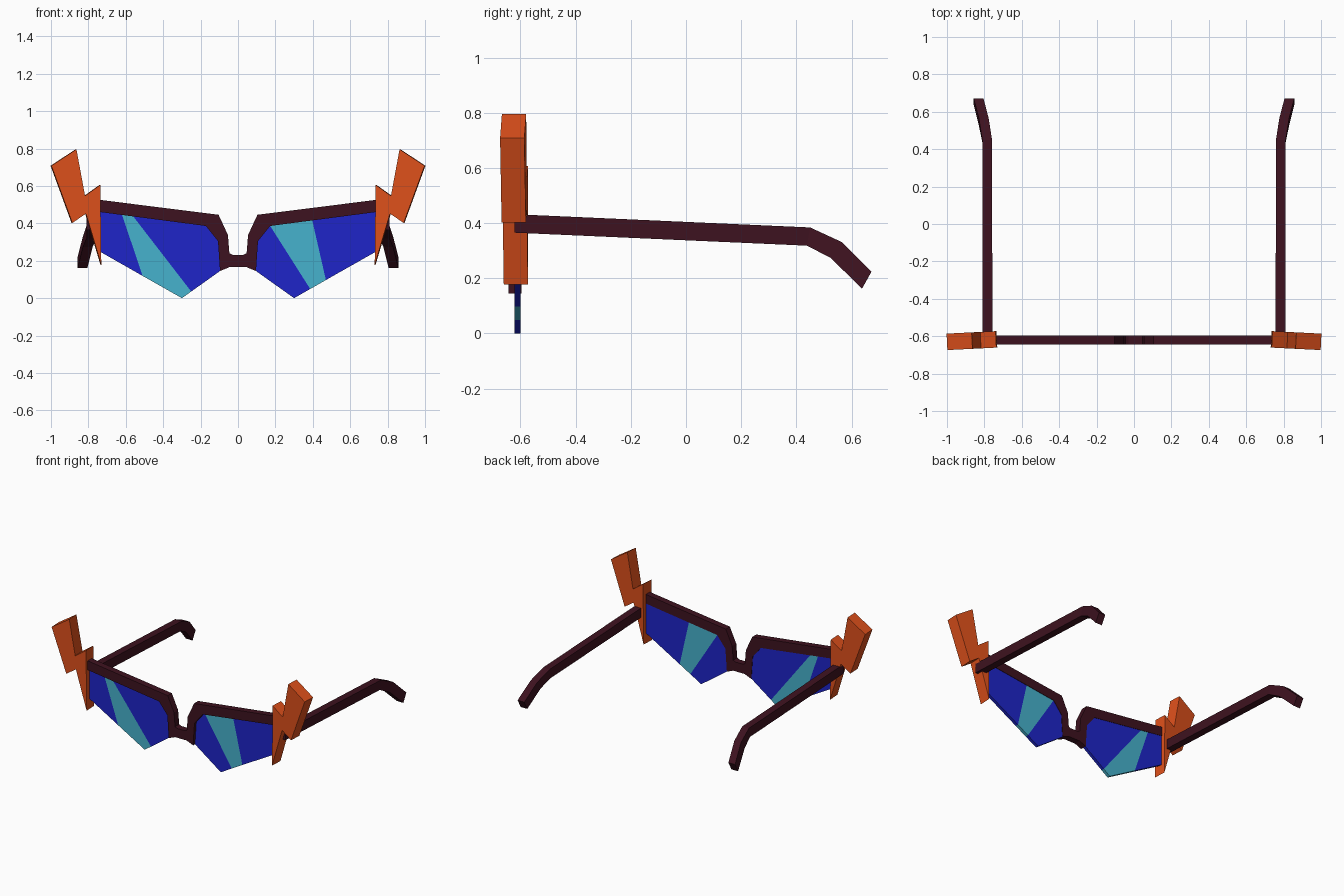
import bpy, bmesh

if "Cube" in bpy.data.objects:
    bpy.data.objects.remove(bpy.data.objects["Cube"])


def material(name, rgb):
    m = bpy.data.materials.new(name)
    m.diffuse_color = (*rgb, 1)
    m.use_nodes = True
    m.node_tree.nodes["Principled BSDF"].inputs["Base Color"].default_value = m.diffuse_color
    return m


ORANGE = material("orange", (0.73, 0.08, 0.011))
MAROON = material("maroon", (0.048, 0.006, 0.014))
BLUE = material("blue", (0.013, 0.018, 0.58))
CYAN = material("cyan", (0.061, 0.445, 0.61))


def finish(name, bm, mats):
    bmesh.ops.recalc_face_normals(bm, faces=bm.faces)
    mesh = bpy.data.meshes.new(name)
    bm.to_mesh(mesh)
    bm.free()
    for m in mats:
        mesh.materials.append(m)
    ob = bpy.data.objects.new(name, mesh)
    bpy.context.collection.objects.link(ob)
    return ob


def plate(name, panels, y, thick, slope=0.0):
    """Flat front-view panels [(outline, material)] thickened around depth y."""
    bm = bmesh.new()
    mats = []
    for outline, mat in panels:
        if mat not in mats:
            mats.append(mat)
        face = bm.faces.new([bm.verts.new((x, y - slope * abs(x), z)) for x, z in outline])
        face.material_index = mats.index(mat)
    bmesh.ops.remove_doubles(bm, verts=bm.verts, dist=0.0005)
    ob = finish(name, bm, mats)
    mod = ob.modifiers.new("thickness", 'SOLIDIFY')
    mod.thickness = thick
    mod.offset = 0
    return ob


def flip(points):
    return [(-x, z) for x, z in points]


# Brow frame with bridge: half outline mirrored into one profile
half = [(0.03, 0.232), (0.046, 0.24), (0.054, 0.338), (0.104, 0.446), (0.735, 0.525),
        (0.735, 0.46), (0.172, 0.386), (0.107, 0.305), (0.096, 0.145), (0.045, 0.166)]
plate("brow_frame", [(half + flip(half)[::-1], MAROON)], -0.62, 0.046)

# Lenses: each split into blue panels around a cyan glint
top_in, side_in, low_in = (0.172, 0.386), (0.107, 0.305), (0.096, 0.145)
tip, low_out, top_out = (0.30, 0.0), (0.735, 0.247), (0.735, 0.46)
a, b, c, d = (0.397, 0.416), (0.47, 0.097), (0.386, 0.049), top_in
plate("right_lens", [([side_in, d, c, tip, low_in], BLUE),
                     ([d, a, b, c], CYAN),
                     ([a, top_out, low_out, b], BLUE)], -0.611, 0.022)
a, b, c, d = (0.62, 0.445), (0.56, 0.437), (0.25, 0.0355), (0.51, 0.119)
plate("left_lens", [(flip([top_out, a, d, low_out]), BLUE),
                    (flip([a, b, c, tip, d]), CYAN),
                    (flip([b, top_in, side_in, low_in, c]), BLUE)], -0.611, 0.022)

# Lightning bolts at the hinges, swept slightly forward at the outside
bolt = [(0.866, 0.796), (1.0, 0.708), (0.888, 0.402), (0.815, 0.452),
        (0.733, 0.177), (0.738, 0.606), (0.82, 0.547)]
for side, pts in (("right", bolt), ("left", flip(bolt))):
    if side == "right":
        plate("right_bolt", [(pts, ORANGE)], -0.58, 0.088, 0.05)
    else:
        plate("left_bolt", [(pts, ORANGE)], -0.58, 0.088, 0.05)

# Temple arms: square section lofted back, bent down and outward at the ear
# rings: centre x, (top y, z), (bottom y, z)
rings = [(0.783, (-0.622, 0.432), (-0.622, 0.365)),
         (0.785, (0.45, 0.384), (0.438, 0.318)),
         (0.803, (0.565, 0.331), (0.524, 0.274)),
         (0.831, (0.672, 0.223), (0.638, 0.162))]
for side, s in (("right", 1), ("left", -1)):
    bm = bmesh.new()
    loops = []
    for x, t, u in rings:
        loops.append([bm.verts.new((s * (x + w), *p)) for w, p in
                      ((-0.026, t), (0.026, t), (0.026, u), (-0.026, u))])
    for p, q in zip(loops, loops[1:]):
        for i in range(4):
            j = (i + 1) % 4
            bm.faces.new((p[i], p[j], q[j], q[i]))
    bm.faces.new(loops[0])
    bm.faces.new(loops[-1])
    finish(side + "_temple_arm", bm, [MAROON])
